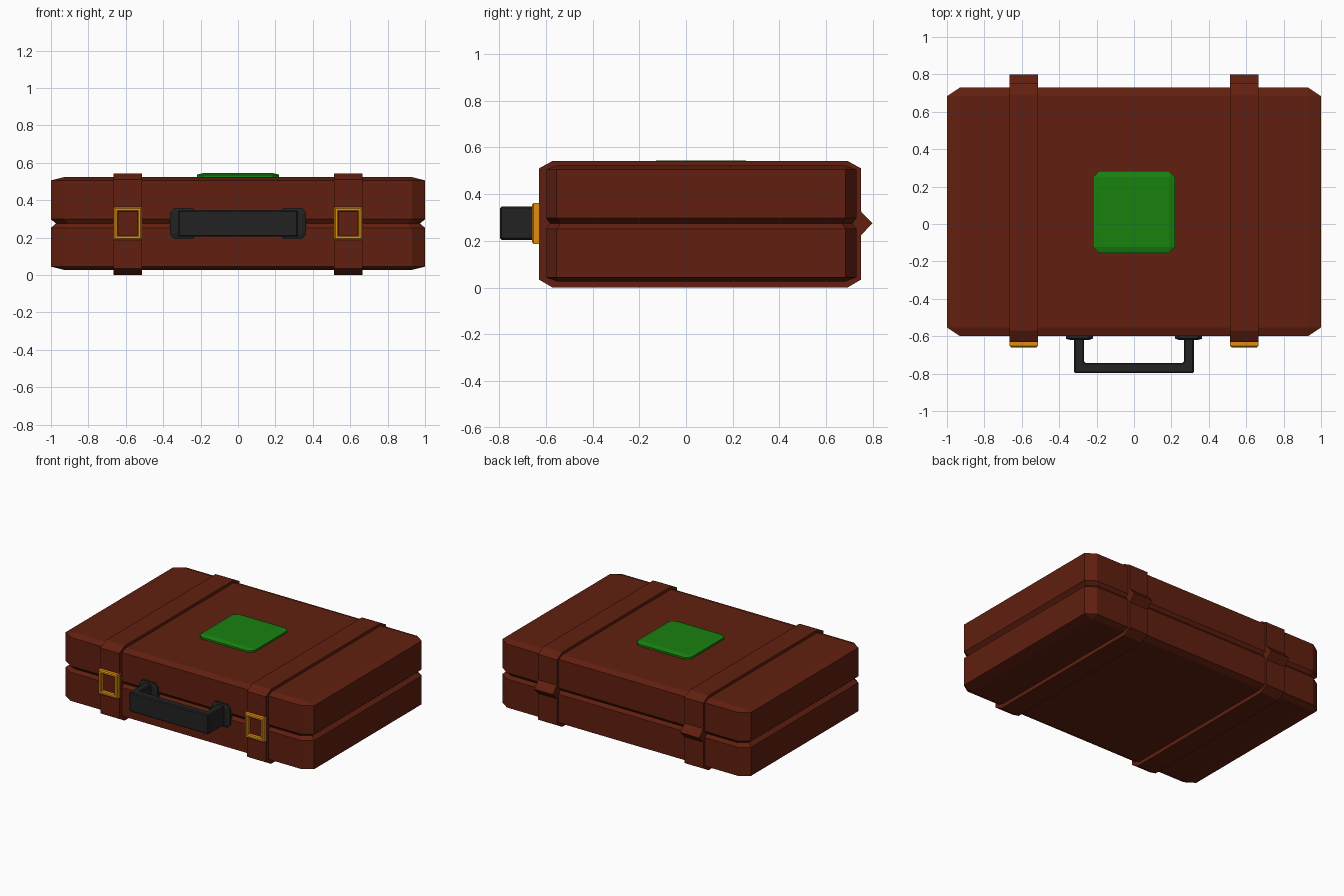
import bpy, bmesh
from mathutils import Vector

if "Cube" in bpy.data.objects:
    bpy.data.objects.remove(bpy.data.objects["Cube"])


def material(name, rgb):
    m = bpy.data.materials.new(name)
    m.diffuse_color = (*rgb, 1)
    m.use_nodes = True
    m.node_tree.nodes["Principled BSDF"].inputs["Base Color"].default_value = m.diffuse_color
    return m


LEATHER = material("leather", (0.12, 0.014, 0.005))
BRASS = material("brass", (0.75, 0.27, 0.005))
BLACK = material("black", (0.016, 0.016, 0.016))
GREEN = material("green", (0.009, 0.22, 0.005))


def finish(name, bm, mat):
    bmesh.ops.recalc_face_normals(bm, faces=bm.faces)
    me = bpy.data.meshes.new(name)
    bm.to_mesh(me)
    bm.free()
    me.materials.append(mat)
    ob = bpy.data.objects.new(name, me)
    bpy.context.collection.objects.link(ob)
    return ob


def bevelled_box(lo, hi, bevel=0.0):
    """Unit cube bevelled first, then stretched to the given bounds."""
    bm = bmesh.new()
    bmesh.ops.create_cube(bm, size=2)
    if bevel:
        bmesh.ops.bevel(bm, geom=bm.edges[:], offset=bevel, segments=1,
                        affect='EDGES', profile=0.5)
    lo, hi = Vector(lo), Vector(hi)
    mid, half = (lo + hi) / 2, (hi - lo) / 2
    for v in bm.verts:
        v.co = Vector(v.co[i] * half[i] + mid[i] for i in range(3))
    return bm


def extrude(points, axis, a, b):
    """Prism from a 2D outline, extruded along x (0) or z (2)."""
    bm = bmesh.new()
    place = (lambda p: (a, *p)) if axis == 0 else (lambda p: (*p, a))
    f = bm.faces.new([bm.verts.new(place(p)) for p in points])
    new = bmesh.ops.extrude_face_region(bm, geom=[f], use_keep_orig=True)["geom"]
    move = Vector((b - a, 0, 0)) if axis == 0 else Vector((0, 0, b - a))
    for v in new:
        if isinstance(v, bmesh.types.BMVert):
            v.co += move
    return bm


# Case body with a V groove where lid and base meet
MID_Y, SEAM = 0.065, 0.275
bm = bevelled_box((-1, -0.6, 0.027), (1, 0.73, 0.523), 0.07)
for z in (SEAM - 0.023, SEAM, SEAM + 0.023):
    bmesh.ops.bisect_plane(bm, geom=bm.verts[:] + bm.edges[:] + bm.faces[:],
                           plane_co=(0, 0, z), plane_no=(0, 0, 1))
for v in bm.verts:
    if abs(v.co.z - SEAM) < 0.005:
        v.co.x *= 0.973
        v.co.y = MID_Y + (v.co.y - MID_Y) * 0.973
finish("case_body", bm, LEATHER)

# Label patch on the lid
finish("lid_patch", bevelled_box((-0.22, -0.155, 0.42), (0.22, 0.283, 0.545), 0.15), GREEN)

STRAP = [(-0.63, 0.035), (-0.57, 0), (0.69, 0), (0.75, 0.035),
         (0.75, 0.226), (0.798, SEAM), (0.75, 0.325),
         (0.75, 0.51), (0.69, 0.543), (-0.57, 0.543), (-0.63, 0.51)]

for side, s in (("left", -1), ("right", 1)):
    # Strap with hinge ridge at the back
    finish(side + "_strap", extrude(STRAP, 0, s * 0.513, s * 0.665), LEATHER)

    # Rectangular buckle frame: loops bridged around the opening
    bm = bmesh.new()
    loops = []
    for y, inset in ((-0.605, 0), (-0.652, 0), (-0.659, 0.007),
                     (-0.659, 0.018), (-0.652, 0.024), (-0.605, 0.024)):
        hx, hz = 0.076 - inset, 0.088 - inset
        loops.append([bm.verts.new((s * 0.589 + a * hx, y, SEAM + b * hz))
                      for a, b in ((-1, -1), (1, -1), (1, 1), (-1, 1))])
    for p, q in zip(loops, loops[1:] + loops[:1]):
        for i in range(4):
            j = (i + 1) % 4
            bm.faces.new((p[i], p[j], q[j], q[i]))
    finish(side + "_buckle", bm, BRASS)

    # Handle mounting plate
    xs = sorted((s * 0.22, s * 0.364))
    finish(side + "_handle_plate",
           bevelled_box((xs[0], -0.62, 0.193), (xs[1], -0.575, 0.358), 0.3), BLACK)

# U-shaped carrying handle
HANDLE = [(-0.32, -0.59), (-0.32, -0.797), (0.32, -0.797), (0.32, -0.59),
          (0.267, -0.59), (0.267, -0.742), (-0.267, -0.742), (-0.267, -0.59)]
handle = finish("handle", extrude(HANDLE, 2, 0.205, 0.347), BLACK)
mod = handle.modifiers.new("edge_bevel", 'BEVEL')
mod.width, mod.segments = 0.007, 1
